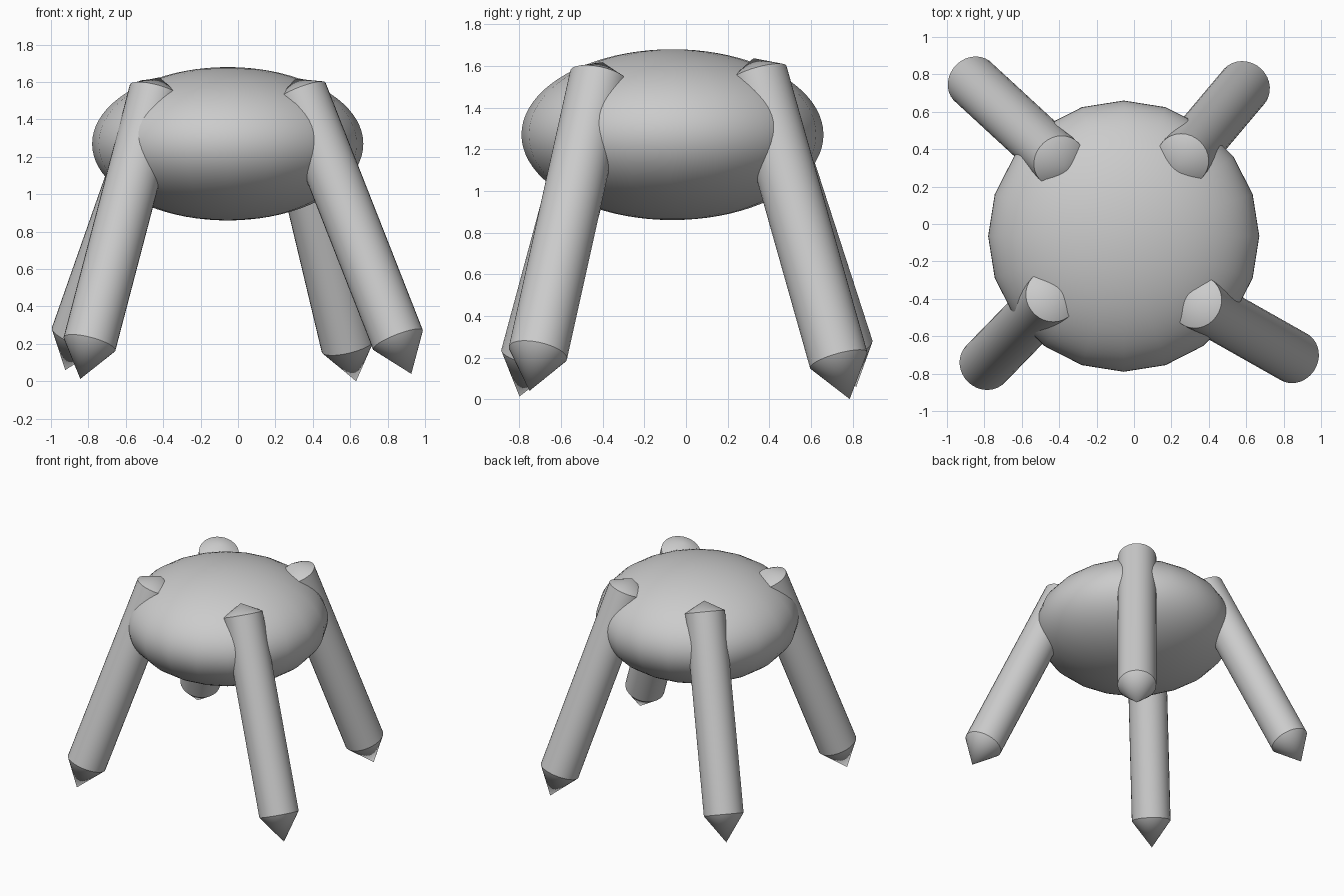
import bpy
import bmesh
import math
from mathutils import Vector

if "Cube" in bpy.data.objects:
    bpy.data.objects.remove(bpy.data.objects["Cube"])

LEG_R = 0.143      # leg radius
TIP_H = 0.20       # length of the pointed foot
CAP_H = 0.08       # height of the shallow cone on top of a leg
SIDES = 32


def finish(bm, name):
    bmesh.ops.recalc_face_normals(bm, faces=bm.faces)
    mesh = bpy.data.meshes.new(name)
    bm.to_mesh(mesh)
    bm.free()
    obj = bpy.data.objects.new(name, mesh)
    bpy.context.collection.objects.link(obj)
    bpy.ops.object.select_all(action='DESELECT')
    obj.select_set(True)
    bpy.context.view_layer.objects.active = obj
    bpy.ops.object.shade_smooth_by_angle(angle=math.radians(25))
    return obj


def make_leg(name, top, bottom):
    """Round leg between two rim centres, with a cone on each end."""
    top, bottom = Vector(top), Vector(bottom)
    axis = (top - bottom).normalized()
    u = axis.cross(Vector((0, 1, 0))).normalized()
    v = axis.cross(u)
    bm = bmesh.new()
    rings = []
    for centre in (bottom, top):
        ring = []
        for i in range(SIDES):
            a = 2 * math.pi * i / SIDES
            ring.append(bm.verts.new(centre + LEG_R * (math.cos(a) * u + math.sin(a) * v)))
        rings.append(ring)
    tip = bm.verts.new(bottom - axis * TIP_H)
    cap = bm.verts.new(top + axis * CAP_H)
    low, high = rings
    for i in range(SIDES):
        j = (i + 1) % SIDES
        bm.faces.new((low[i], low[j], high[j], high[i]))
        bm.faces.new((low[j], low[i], tip))
        bm.faces.new((high[i], high[j], cap))
    return finish(bm, name)


# flattened round body
bm = bmesh.new()
bmesh.ops.create_uvsphere(bm, u_segments=20, v_segments=40, radius=1)
bmesh.ops.scale(bm, vec=(0.725, 0.725, 0.41), verts=bm.verts)
bmesh.ops.translate(bm, vec=(-0.055, -0.065, 1.27), verts=bm.verts)
finish(bm, "body")

# four splayed legs, each at its own angle
legs = {
    "front_left_leg": ((-0.44, -0.385, 1.55), (-0.794, -0.749, 0.20)),
    "front_right_leg": ((0.335, -0.417, 1.545), (0.855, -0.711, 0.222)),
    "back_left_leg": ((-0.40, 0.335, 1.55), (-0.860, 0.759, 0.24)),
    "back_right_leg": ((0.26, 0.345, 1.562), (0.587, 0.733, 0.188)),
}
for name, (top, bottom) in legs.items():
    make_leg(name, top, bottom)
